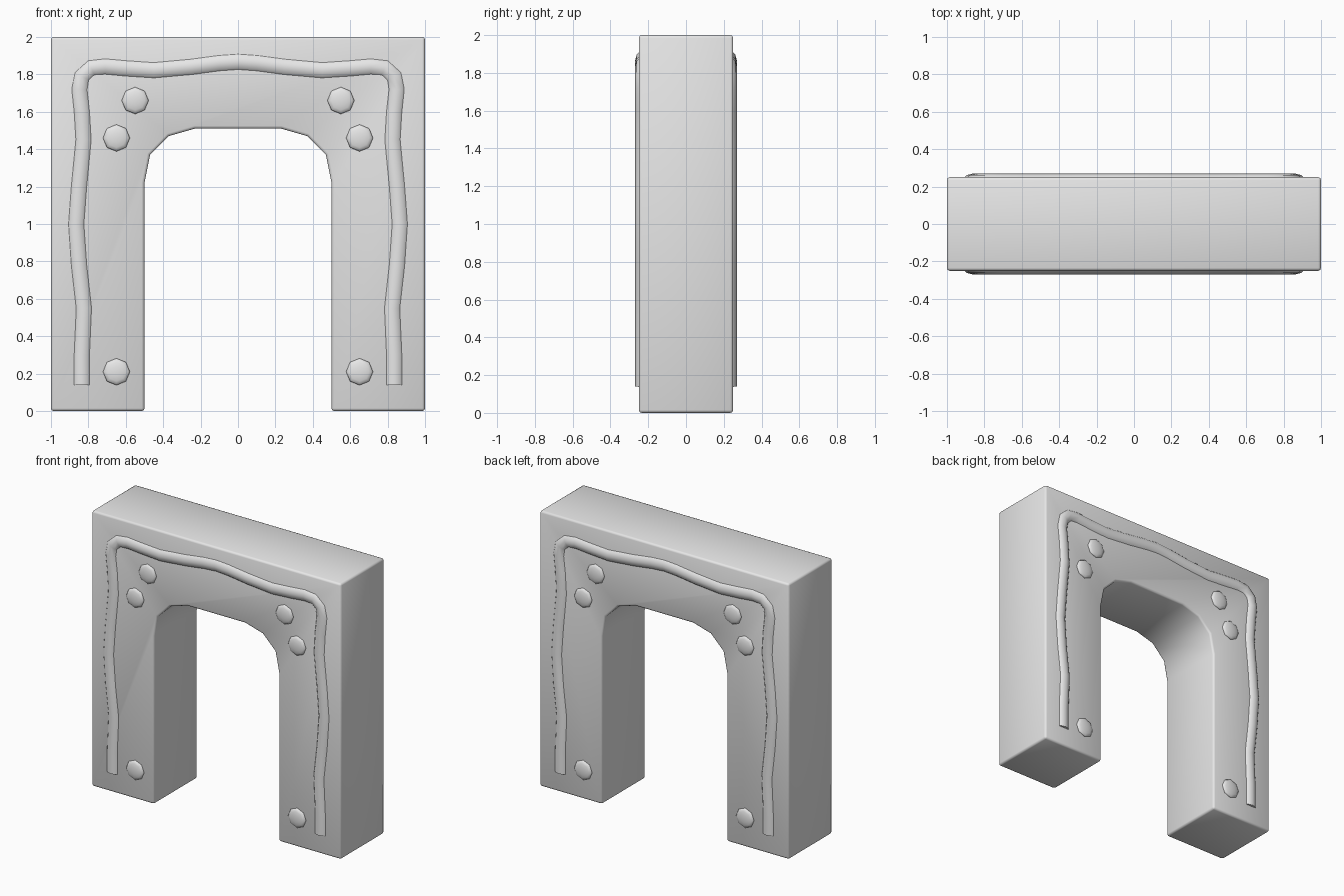
import bpy, bmesh, math
from mathutils import Matrix

cube = bpy.data.objects.get("Cube")
if cube:
    bpy.data.objects.remove(cube, do_unlink=True)

stone = bpy.data.materials.new("grey_stone")
stone.use_nodes = True
GREY = (0.8, 0.8, 0.8, 1)
stone.diffuse_color = GREY
stone.node_tree.nodes["Principled BSDF"].inputs["Base Color"].default_value = GREY


def add_object(name, data):
    ob = bpy.data.objects.new(name, data)
    bpy.context.collection.objects.link(ob)
    data.materials.append(stone)
    return ob


def mirrored(points):
    """Continue a left half path with its reflection in x."""
    return points + [(-x, z) for x, z in reversed(points) if x != 0]


# Arch body: outer rectangle with a faceted round-cornered opening
opening = mirrored([(-0.5, 0), (-0.5, 1.22), (-0.47, 1.37), (-0.37, 1.47), (-0.23, 1.51)])
outline = opening + [(1, 0), (1, 2), (-1, 2), (-1, 0)]
bm = bmesh.new()
face = bm.faces.new([bm.verts.new((x, -0.25, z)) for x, z in outline])
ext = bmesh.ops.extrude_face_region(bm, geom=[face])
moved = [g for g in ext["geom"] if isinstance(g, bmesh.types.BMVert)]
bmesh.ops.translate(bm, verts=moved, vec=(0, 0.5, 0))
bmesh.ops.recalc_face_normals(bm, faces=bm.faces)
mesh = bpy.data.meshes.new("arch_body")
bm.to_mesh(mesh)
bm.free()
body = add_object("arch_body", mesh)
mesh.shade_smooth()
bevel = body.modifiers.new("soft_edges", "BEVEL")
bevel.width = 0.015
bevel.segments = 2
bevel.limit_method = "ANGLE"
bevel.angle_limit = math.radians(50)

# Wavy raised trim, half sunk into each face
trim_path = mirrored([(-0.835, 0.14), (-0.835, 0.3), (-0.824, 0.55), (-0.85, 0.78),
                      (-0.865, 1.0), (-0.85, 1.2), (-0.826, 1.45), (-0.835, 1.6),
                      (-0.848, 1.72), (-0.835, 1.79), (-0.785, 1.835), (-0.71, 1.842),
                      (-0.6, 1.832), (-0.45, 1.822), (-0.25, 1.84), (-0.1, 1.86), (0, 1.867)])


def add_trim(name, side):
    curve = bpy.data.curves.new(name, "CURVE")
    curve.dimensions = "3D"
    curve.bevel_depth = 0.06
    curve.bevel_resolution = 4
    curve.use_fill_caps = True
    spline = curve.splines.new("POLY")
    spline.points.add(len(trim_path) - 1)
    for point, (x, z) in zip(spline.points, trim_path):
        point.co = (x, side * 0.209, z, 1)
    spline.use_smooth = True
    add_object(name, curve)


# Shallow eight-sided domed studs
def add_stud(name, x, side, z):
    bm = bmesh.new()
    bmesh.ops.create_uvsphere(bm, u_segments=8, v_segments=8, radius=0.072)
    bmesh.ops.transform(bm, verts=bm.verts, matrix=Matrix.Translation((x, side * 0.25, z))
                        @ Matrix.Diagonal((1, 0.26, 1, 1)) @ Matrix.Rotation(math.pi / 2, 4, "X"))
    mesh = bpy.data.meshes.new(name)
    bm.to_mesh(mesh)
    bm.free()
    mesh.shade_smooth()
    add_object(name, mesh)


for label, side in (("front", -1), ("back", 1)):
    add_trim(label + "_trim", side)
    for hand, sx in (("left", 1), ("right", -1)):
        for place, x, z in (("upper", 0.55, 1.66), ("middle", 0.65, 1.46), ("lower", 0.65, 0.21)):
            add_stud(f"{label}_{hand}_{place}_stud", sx * x, side, z)
